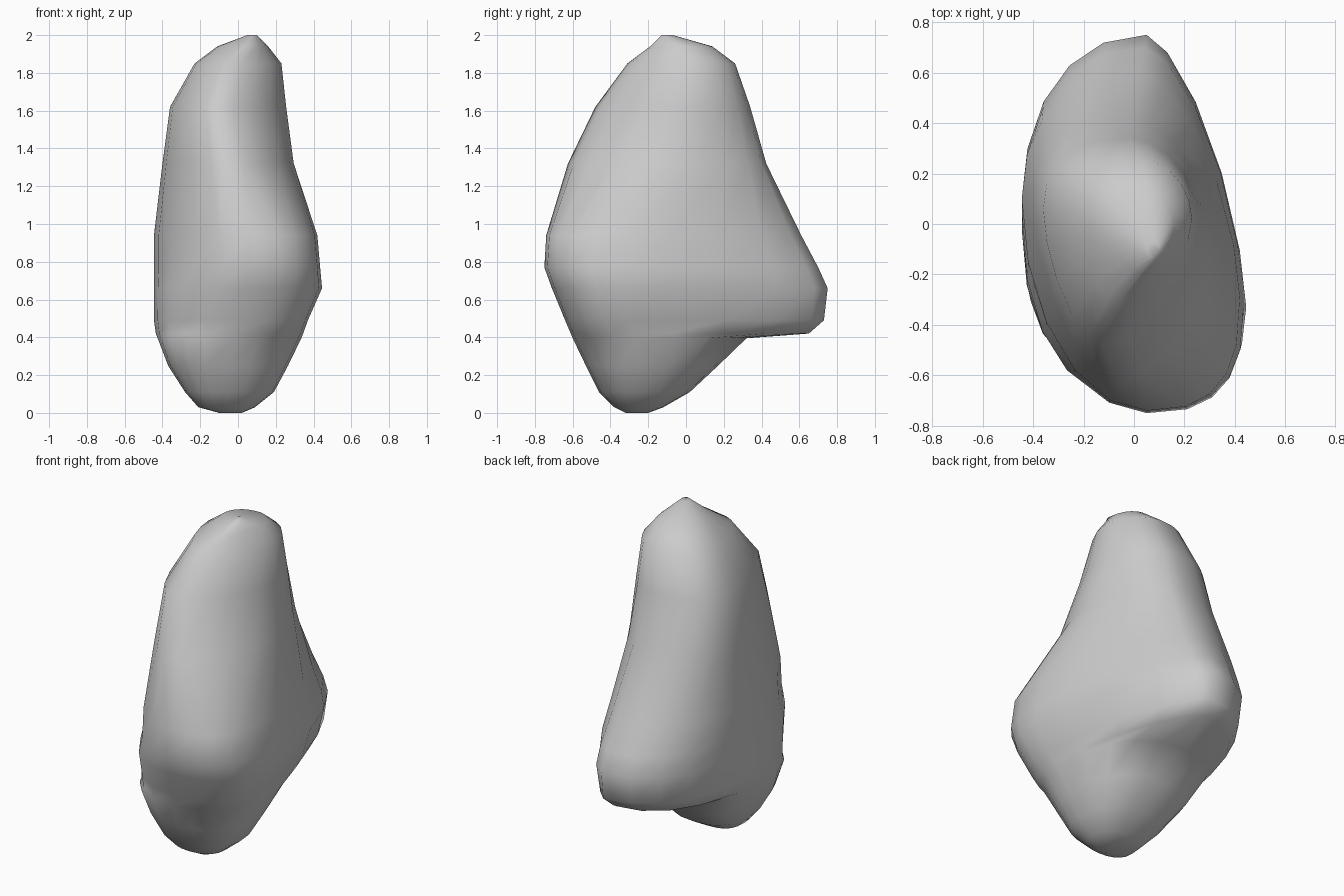
import bpy, bmesh
from math import sin, cos, pi

# Rock cross-sections, bottom to top:
# z, left x, right x, front y, back y, front tip x, back tip x, left y, right y
RINGS = [
    (0.00, -0.10, 0.02, -0.32, -0.20, -0.03, -0.03, -0.26, -0.26),
    (0.03, -0.21, 0.09, -0.38, -0.12, -0.06, -0.06, -0.27, -0.26),
    (0.11, -0.28, 0.19, -0.46, 0.02, -0.05, -0.07, -0.24, -0.25),
    (0.25, -0.37, 0.265, -0.53, 0.17, -0.04, -0.10, -0.20, -0.25),
    (0.395, -0.425, 0.335, -0.60, 0.32, -0.02, -0.10, -0.12, -0.26),
    (0.42, -0.435, 0.345, -0.61, 0.65, -0.01, 0.03, -0.08, -0.27),
    (0.49, -0.445, 0.37, -0.64, 0.73, 0.02, 0.05, -0.02, -0.30),
    (0.66, -0.445, 0.445, -0.71, 0.75, 0.04, 0.05, 0.06, -0.33),
    (0.77, -0.445, 0.435, -0.75, 0.70, 0.05, 0.04, 0.08, -0.32),
    (0.94, -0.445, 0.42, -0.74, 0.61, 0.05, 0.02, 0.10, -0.29),
    (1.32, -0.40, 0.295, -0.625, 0.425, -0.06, -0.02, 0.08, -0.08),
    (1.62, -0.36, 0.255, -0.48, 0.34, -0.12, -0.02, 0.06, 0.00),
    (1.85, -0.23, 0.23, -0.31, 0.26, -0.06, 0.02, 0.04, 0.02),
    (1.94, -0.11, 0.16, -0.19, 0.14, 0.03, 0.05, 0.00, 0.00),
    (2.00, 0.05, 0.10, -0.13, -0.07, 0.08, 0.08, -0.10, -0.10),
]
Q = 5  # segments per quarter


def roundness(z):
    """Quarter exponents: back right, back left, front left, front right."""
    if z < 0.40:
        return 2.4, 2.8, 2.5, 2.2   # foot
    if z < 0.7:
        return 1.5, 2.2, 2.3, 2.4   # overhanging spur
    if z < 1.1:
        return 1.6, 2.2, 1.95, 2.7   # belly
    return 1.9, 2.3, 1.65, 1.75   # tapering top


def outline(z, xl, xr, yf, yb, xf, xb, yl, yr):
    """Four superellipse quarters joined into one closed loop."""
    quarters = [(xr, yr, xb, yb), (xl, yl, xb, yb),
                (xl, yl, xf, yf), (xr, yr, xf, yf)]
    pts = []
    for n, ((sx, sy, tx, ty), p) in enumerate(zip(quarters, roundness(z))):
        for i in range(Q):
            t = i / Q * pi / 2
            if n % 2:
                t = pi / 2 - t
            c, s = max(cos(t), 0) ** (2 / p), max(sin(t), 0) ** (2 / p)
            pts.append((tx + (sx - tx) * c, sy + (ty - sy) * s, z))
    return pts


# Rock body
bm = bmesh.new()
loops = [[bm.verts.new(p) for p in outline(*r)] for r in RINGS]
N = 4 * Q
for a, b in zip(loops, loops[1:]):
    for i in range(N):
        j = (i + 1) % N
        bm.faces.new((a[i], a[j], b[j], b[i]))
bm.faces.new(loops[0][::-1])
bm.faces.new(loops[-1])
bmesh.ops.recalc_face_normals(bm, faces=bm.faces)
for f in bm.faces:
    f.smooth = True
mesh = bpy.data.meshes.new("rock")
bm.to_mesh(mesh)
bm.free()
rock = bpy.data.objects.new("rock", mesh)
bpy.context.collection.objects.link(rock)
